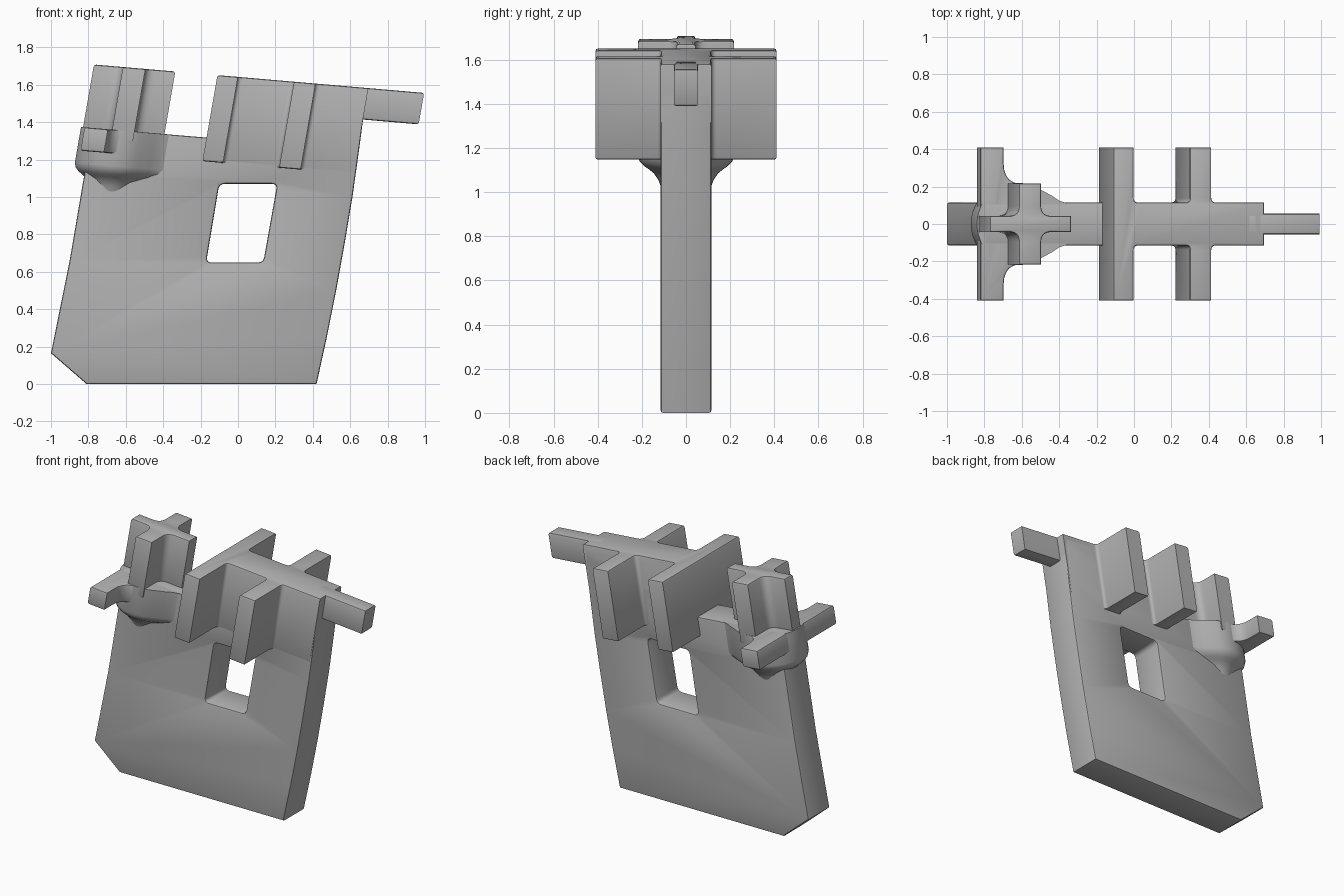
import bpy, bmesh, math
from mathutils import Matrix, Vector

cube = bpy.data.objects.get("Cube")
if cube:
    bpy.data.objects.remove(cube, do_unlink=True)

grey = bpy.data.materials.new("plain_grey")
grey.use_nodes = True
GREY = (0.45, 0.45, 0.45, 1)
grey.diffuse_color = GREY
grey.node_tree.nodes["Principled BSDF"].inputs["Base Color"].default_value = GREY

SLOPE, LEAN, BEVEL = -0.086, 0.174, 0.012


def finish(name, bm):
    bmesh.ops.remove_doubles(bm, verts=bm.verts, dist=0.0005)
    bmesh.ops.recalc_face_normals(bm, faces=bm.faces)
    mesh = bpy.data.meshes.new(name)
    bm.to_mesh(mesh)
    bm.free()
    mesh.materials.append(grey)
    obj = bpy.data.objects.new(name, mesh)
    bpy.context.collection.objects.link(obj)
    bpy.ops.object.select_all(action='DESELECT')
    obj.select_set(True)
    bpy.context.view_layer.objects.active = obj
    bpy.ops.object.shade_smooth_by_angle(angle=math.radians(35))
    return obj


def rounded(points):
    """Replace each corner given as (u, v, radius) by a short arc."""
    out = []
    for i, p in enumerate(points):
        c = Vector(p[:2])
        if len(p) < 3:
            out.append(c)
            continue
        a = c + (Vector(points[i - 1][:2]) - c).normalized() * p[2]
        b = c + (Vector(points[(i + 1) % len(points)][:2]) - c).normalized() * p[2]
        for k in range(7):
            t = k / 6
            out.append(a * (1 - t) ** 2 + c * 2 * t * (1 - t) + b * t * t)
    return out


def slab(name, loops, depth, matrix):
    """Fill the outlines (later ones are holes), thicken with soft edges."""
    curve = bpy.data.curves.new(name, 'CURVE')
    curve.dimensions, curve.fill_mode = '2D', 'BOTH'
    curve.extrude = depth / 2 - BEVEL
    curve.bevel_depth, curve.bevel_resolution, curve.offset = BEVEL, 1, -BEVEL
    for loop in loops:
        pts = rounded(loop)
        spline = curve.splines.new('POLY')
        spline.points.add(len(pts) - 1)
        for sp, p in zip(spline.points, pts):
            sp.co = (p.x, p.y, 0, 1)
        spline.use_cyclic_u = True
    temp = bpy.data.objects.new(name, curve)
    bpy.context.collection.objects.link(temp)
    deps = bpy.context.evaluated_depsgraph_get()
    mesh = bpy.data.meshes.new_from_object(temp.evaluated_get(deps))
    bm = bmesh.new()
    bm.from_mesh(mesh)
    bpy.data.objects.remove(temp)
    bpy.data.curves.remove(curve)
    bpy.data.meshes.remove(mesh)
    bm.transform(matrix)
    return finish(name, bm)


def leaning(top):
    """Plan coordinates to the tilted frame whose top surface is at height top."""
    return Matrix(((1, 0, LEAN, 0), (0, 1, 0, 0), (SLOPE, 0, 1, top), (0, 0, 0, 1)))


def plan(name, half, depth, top):
    """Extrude down an outline mirrored across the centre line."""
    outline = half + [(p[0], -p[1], *p[2:]) for p in reversed(half)]
    return slab(name, [outline], depth,
                leaning(top) @ Matrix.Translation((0, 0, -depth / 2)))


# Main upright plate with its window
body = [(-0.81, 0), (0.42, 0), (0.475, 0.25), (0.525, 0.5), (0.57, 0.75),
        (0.612, 1.0), (0.647, 1.25), (0.68, 1.5), (0.68, 1.56), (-0.09, 1.62),
        (-0.14, 1.315), (-0.79, 1.37), (-0.82, 1.13), (-0.9, 0.66), (-1, 0.165)]
window = [(-0.1, 1.07, 0.03), (0.21, 1.07, 0.03), (0.135, 0.65, 0.03), (-0.17, 0.65, 0.03)]
slab("main_plate", [body, window], 0.23, Matrix.Rotation(math.pi / 2, 4, 'X'))

# Top spine with two cross plates
TOP = 1.642
plan("spine_with_cross_plates",
     [(-0.11, 0.41), (0.0, 0.41), (0.0, 0.115, 0.025), (0.3, 0.115, 0.025),
      (0.3, 0.41), (0.415, 0.41), (0.415, 0.115, 0.025), (0.697, 0.115)], 0.46, TOP)

# Narrow arm at the end of the spine
plan("end_arm", [(0.6, 0.055), (0.995, 0.055)], 0.168, TOP)

# Cross-shaped post
plan("cross_post",
     [(-0.77, 0.043), (-0.615, 0.043, 0.055), (-0.615, 0.217), (-0.495, 0.217),
      (-0.495, 0.043, 0.055), (-0.335, 0.043)], 0.4, TOP)

# Side lugs, joined to the collar by a curve
SHOULDER = 1.302
plan("side_lugs",
     [(-0.82, 0.41), (-0.695, 0.41), (-0.695, 0.212, 0.11), (-0.58, 0.212),
      (-0.5, 0.1)], 0.125, SHOULDER)

# Round collar below the post, tapering into the plate
CENTRE, RADIUS = -0.62, 0.22
half = [(-0.36, 0.112), (-0.4, 0.125), (-0.44, 0.152)]
half += [(CENTRE + RADIUS * math.cos(a), RADIUS * math.sin(a))
         for a in (math.radians(d) for d in range(55, 180, 10))]
outline = half + [(x, -y) for x, y in reversed(half)]
bm = bmesh.new()
rings = []
for w, k in ((0, 1), (-0.19, 1), (-0.215, 0.96), (-0.235, 0.87), (-0.25, 0.77),
             (-0.27, 0.66), (-0.3, 0.57), (-0.34, 0.5)):
    rings.append([bm.verts.new((CENTRE + (x - CENTRE) * k, y * k, w)) for x, y in outline])
for upper, lower in zip(rings, rings[1:]):
    for i in range(len(outline)):
        bm.faces.new((upper[i - 1], upper[i], lower[i], lower[i - 1]))
bm.faces.new(rings[0])
bm.faces.new(rings[-1])
bm.transform(leaning(SHOULDER))
finish("collar", bm)
